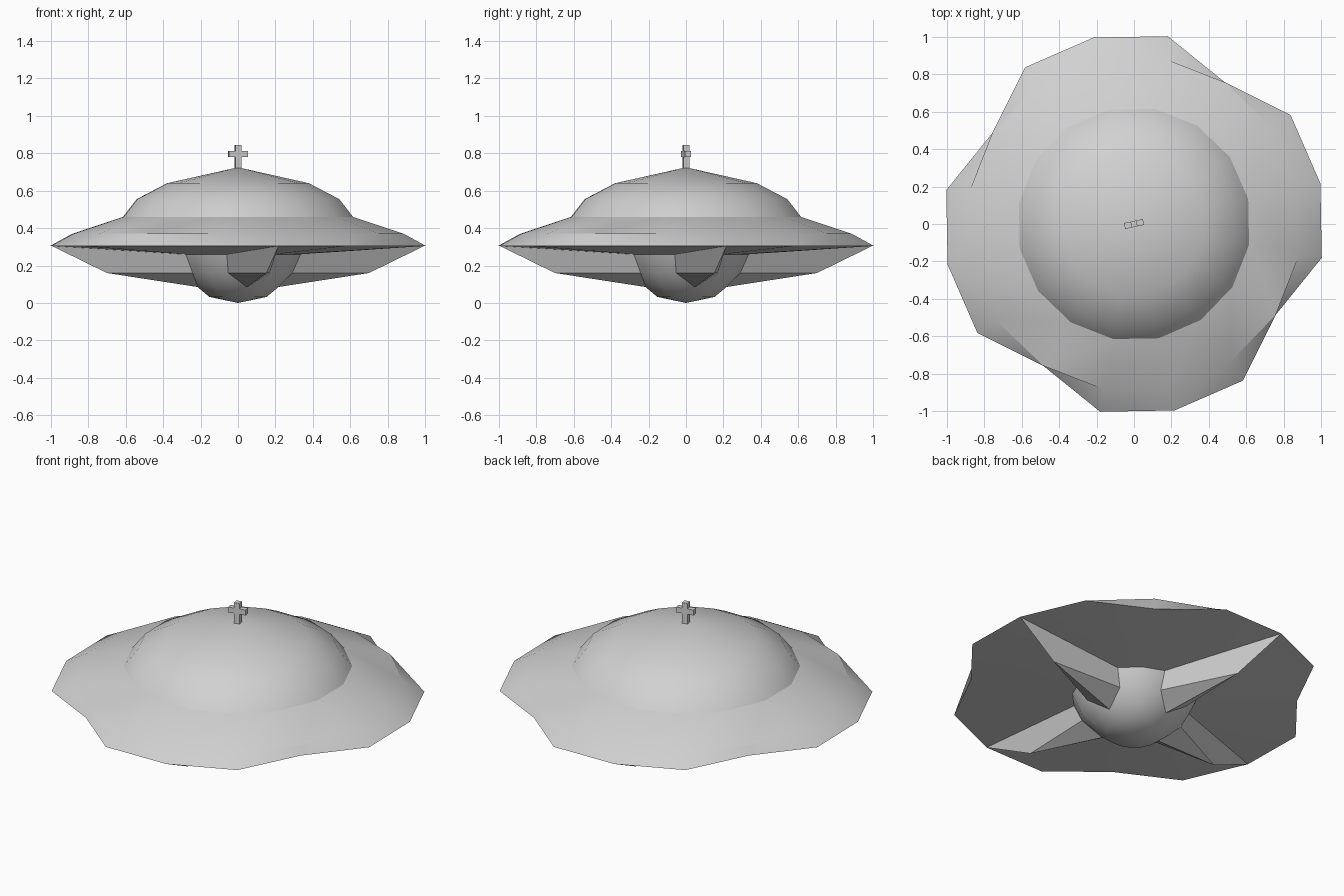
import bpy
import bmesh
from math import cos, sin, radians

SIDES = 16
PHASE = radians(12.3)
RIM_Z = 0.305

if "Cube" in bpy.data.objects:
    bpy.data.objects.remove(bpy.data.objects["Cube"], do_unlink=True)

grey = bpy.data.materials.new("hull_grey")
grey.use_nodes = True
COLOUR = (0.64, 0.64, 0.64, 1)
grey.diffuse_color = COLOUR
grey.node_tree.nodes["Principled BSDF"].inputs["Base Color"].default_value = COLOUR


def spot(step, radius, z):
    """Point on the ring of given radius, at a whole segment step."""
    a = PHASE + step * radians(360 / SIDES)
    return (radius * cos(a), radius * sin(a), z)


def finish(bm, name, smooth=True):
    bmesh.ops.recalc_face_normals(bm, faces=bm.faces)
    mesh = bpy.data.meshes.new(name)
    bm.to_mesh(mesh)
    bm.free()
    mesh.materials.append(grey)
    obj = bpy.data.objects.new(name, mesh)
    bpy.context.collection.objects.link(obj)
    if smooth:
        bpy.ops.object.select_all(action='DESELECT')
        obj.select_set(True)
        bpy.context.view_layer.objects.active = obj
        bpy.ops.object.shade_smooth_by_angle(angle=radians(30))
    return obj


# Saucer hull: belly, notched rim, skirt and dome
BELLY = [(0.155, 0.032), (0.22, 0.085), (0.295, 0.16), (0.34, 0.26)]
RIM = (1.02, RIM_Z)
UPPER = [(0.9, 0.37), (0.625, 0.46), (0.55, 0.555), (0.385, 0.64)]

bm = bmesh.new()
rings = []
for radius, z in BELLY + [RIM] + UPPER:
    ring = []
    for k in range(SIDES):
        notched = z == RIM_Z and k % 4 == 2
        ring.append(bm.verts.new(spot(k, 0.9 if notched else radius, z)))
    rings.append(ring)
for low, high in zip(rings, rings[1:]):
    for k in range(SIDES):
        n = (k + 1) % SIDES
        bm.faces.new((low[k], low[n], high[n], high[k]))
for ring, z in ((rings[0], 0.0), (rings[-1], 0.725)):
    pole = bm.verts.new((0, 0, z))
    for k in range(SIDES):
        bm.faces.new((ring[k], ring[(k + 1) % SIDES], pole))
finish(bm, "saucer_hull")

# Four keeled fins from the belly out to the rim
for i in range(4):
    k = 4 * i
    bm = bmesh.new()
    tip = bm.verts.new(spot(k, *RIM))
    heel = bm.verts.new(spot(k, 0.717, 0.16))
    keel = bm.verts.new(spot(k, *BELLY[1]))
    tops, roots = [], []
    for side in (-1, 1):
        top = bm.verts.new(spot(k + side, *BELLY[3]))
        root = bm.verts.new(spot(k + side, *BELLY[2]))
        bm.faces.new((tip, heel, root, top))
        bm.faces.new((heel, keel, root))
        tops.append(top)
        roots.append(root)
    bm.faces.new((tip, tops[0], tops[1]))
    bm.faces.new((tops[0], roots[0], roots[1], tops[1]))
    bm.faces.new((roots[0], keel, roots[1]))
    finish(bm, f"fin_{i + 1}", smooth=False)

# Cross-shaped mast on top of the dome: post plus two arms
OUTLINE = [(0.016, 0.71), (0.016, 0.78), (0.052, 0.78),
           (0.052, 0.812), (0.016, 0.812), (0.016, 0.845)]
profile = OUTLINE + [(-x, z) for x, z in reversed(OUTLINE)]
bm = bmesh.new()
face = bm.faces.new([bm.verts.new((x, -0.016, z)) for x, z in profile])
new = bmesh.ops.extrude_face_region(bm, geom=[face])["geom"]
bmesh.ops.translate(bm, vec=(0, 0.032, 0),
                    verts=[g for g in new if isinstance(g, bmesh.types.BMVert)])
mast = finish(bm, "mast_cross", smooth=False)
mast.rotation_euler.z = PHASE
